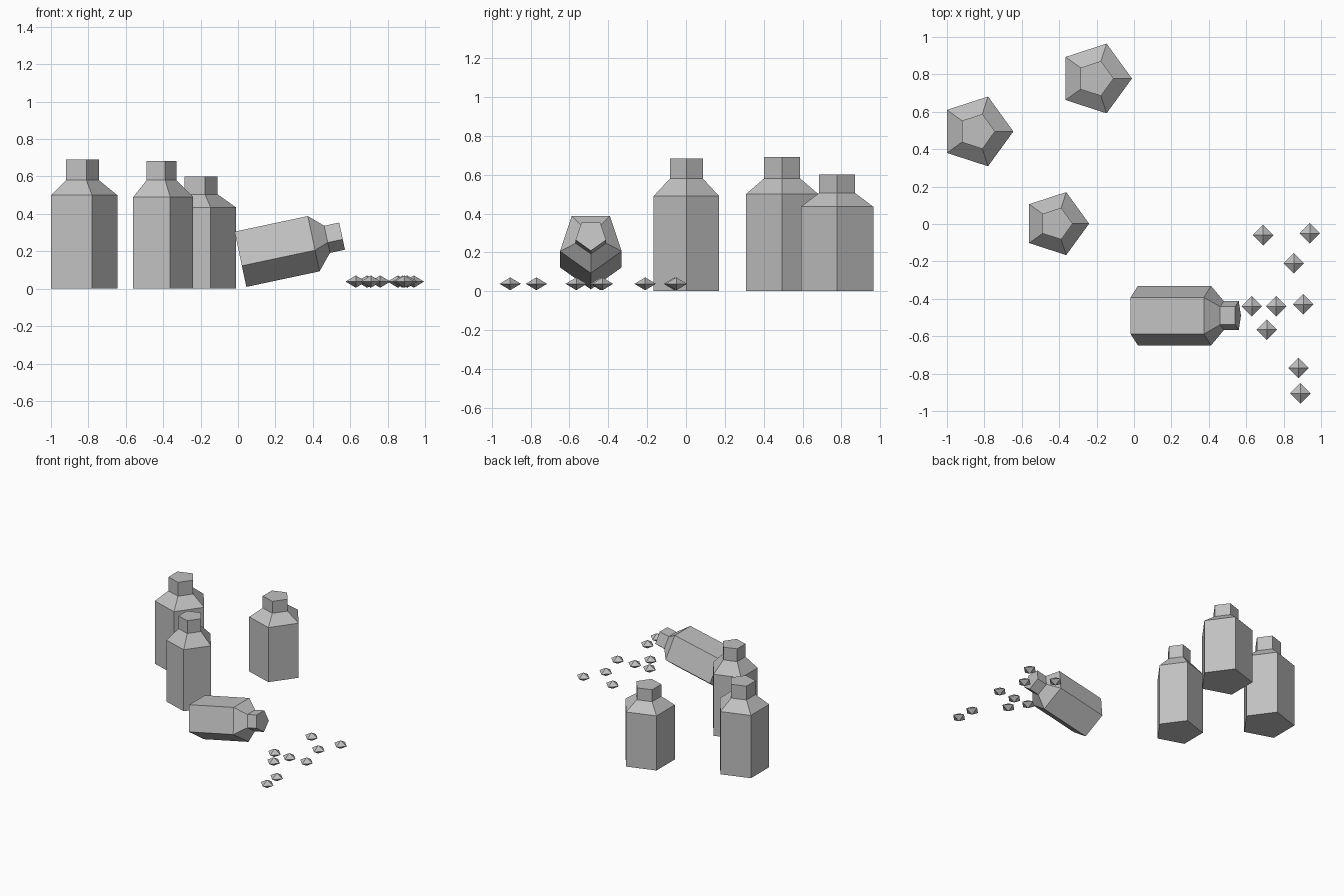
import bpy
import bmesh
from math import cos, sin, pi, radians
from mathutils import Matrix, Vector

cube = bpy.data.objects.get("Cube")
if cube:
    bpy.data.objects.remove(cube, do_unlink=True)

grey = bpy.data.materials.new("plain grey")
grey.use_nodes = True
colour = (0.53, 0.53, 0.53, 1.0)
grey.diffuse_color = colour
grey.node_tree.nodes["Principled BSDF"].inputs["Base Color"].default_value = colour


def finish(bm, name, matrix):
    """Turn a bmesh into a flat-shaded object placed by the matrix."""
    bmesh.ops.recalc_face_normals(bm, faces=bm.faces[:])
    mesh = bpy.data.meshes.new(name)
    bm.to_mesh(mesh)
    bm.free()
    mesh.materials.append(grey)
    obj = bpy.data.objects.new(name, mesh)
    obj.matrix_world = matrix
    bpy.context.scene.collection.objects.link(obj)


def bottle(name, matrix, body_r, neck_r, shoulder, neck, top, sides=5):
    """Five-sided bottle: straight body, sloped shoulder, straight neck."""
    bm = bmesh.new()
    rings = []
    for r, z in ((body_r, 0), (body_r, shoulder), (neck_r, neck), (neck_r, top)):
        rings.append([bm.verts.new((r * cos(2 * pi * i / sides),
                                    r * sin(2 * pi * i / sides), z))
                      for i in range(sides)])
    for low, high in zip(rings, rings[1:]):
        for i in range(sides):
            j = (i + 1) % sides
            bm.faces.new((low[i], low[j], high[j], high[i]))
    bm.faces.new(rings[0])
    bm.faces.new(rings[-1])
    finish(bm, name, matrix)


# Standing bottles
place = Matrix.Translation
bottle("bottle_left", place((-0.841, 0.495, 0)), 0.196, 0.098, 0.50, 0.58, 0.69)
bottle("bottle_front", place((-0.417, 0.002, 0)), 0.177, 0.089, 0.49, 0.58, 0.682)
bottle("bottle_back", place((-0.207, 0.778, 0)), 0.196, 0.098, 0.435, 0.505, 0.60)

# Fallen bottle: neck towards +x, raised a little, one edge down
tilt = Matrix.Rotation(radians(90 - 12), 4, 'Y')
bottle("fallen_bottle", place((0.01, -0.49, 0.173)) @ tilt,
       0.167, 0.082, 0.40, 0.475, 0.557)

# Spilled pills: flattened eight-sided diamonds
pills = [(0.69, -0.06), (0.94, -0.05), (0.855, -0.21), (0.63, -0.44),
         (0.76, -0.44), (0.905, -0.43), (0.71, -0.565), (0.88, -0.77),
         (0.89, -0.905)]
for n, (x, y) in enumerate(pills, 1):
    bm = bmesh.new()
    ring = [bm.verts.new((0.055 * cos(i * pi / 2), 0.055 * sin(i * pi / 2), 0))
            for i in range(4)]
    for z in (-0.033, 0.033):
        tip = bm.verts.new((0, 0, z))
        for i in range(4):
            bm.faces.new((ring[i], ring[(i + 1) % 4], tip))
    finish(bm, f"pill_{n}", place(Vector((x, y, 0.038))))
